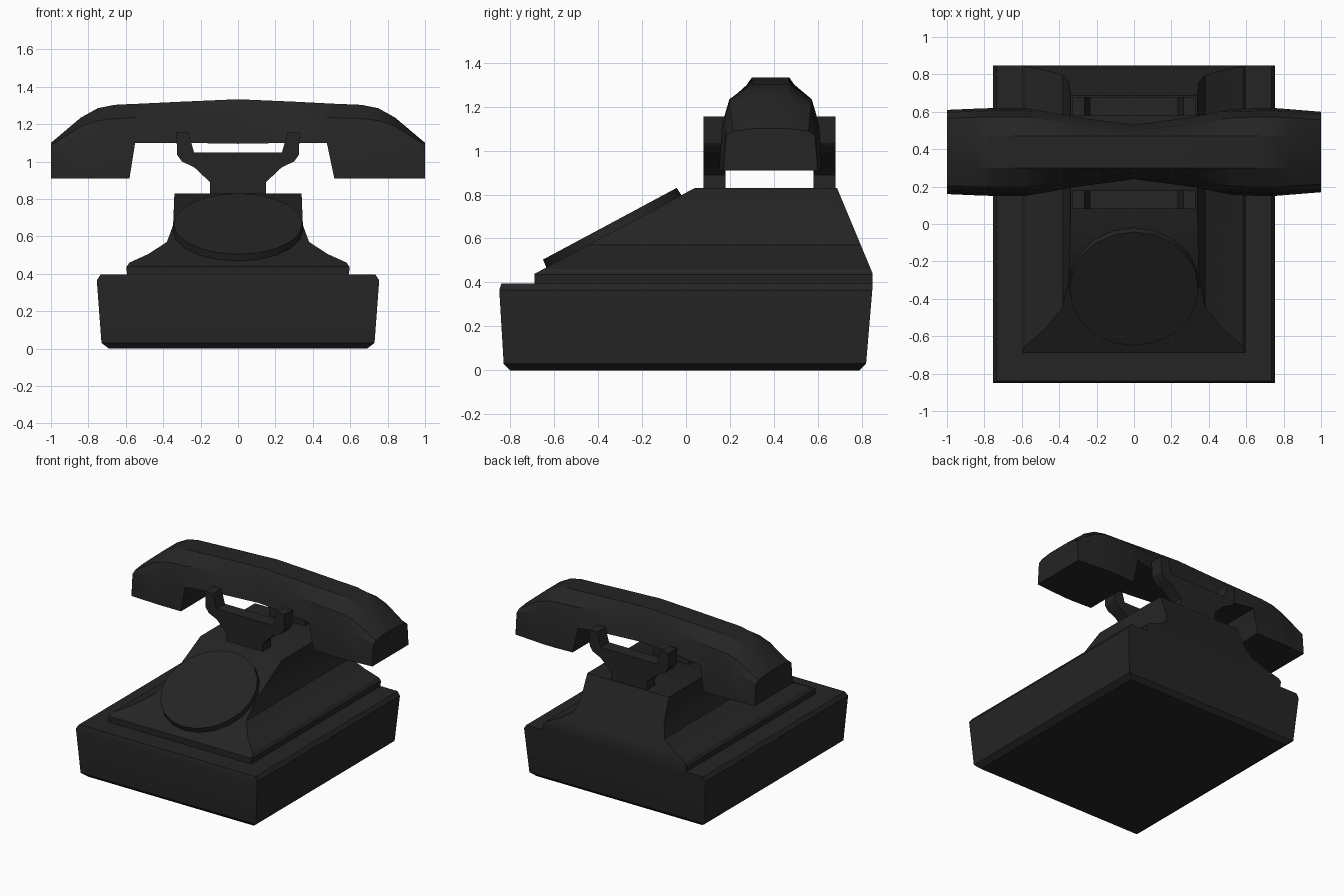
import bpy, bmesh, math
from mathutils import Vector

if "Cube" in bpy.data.objects:
    bpy.data.objects.remove(bpy.data.objects["Cube"])

mat = bpy.data.materials.new("black_plastic")
mat.diffuse_color = (0.018, 0.018, 0.018, 1)
mat.use_nodes = True
mat.node_tree.nodes["Principled BSDF"].inputs["Base Color"].default_value = mat.diffuse_color


def finish(name, bm, angle=30):
    bmesh.ops.recalc_face_normals(bm, faces=bm.faces[:])
    mesh = bpy.data.meshes.new(name)
    bm.to_mesh(mesh)
    bm.free()
    mesh.materials.append(mat)
    ob = bpy.data.objects.new(name, mesh)
    bpy.context.collection.objects.link(ob)
    bpy.ops.object.select_all(action='DESELECT')
    ob.select_set(True)
    bpy.context.view_layer.objects.active = ob
    bpy.ops.object.shade_smooth_by_angle(angle=math.radians(angle))
    return ob


def loft(rings):
    """Skin equal-length closed rings and cap both ends."""
    bm = bmesh.new()
    rows = [[bm.verts.new(p) for p in ring] for ring in rings]
    n = len(rows[0])
    for a, b in zip(rows, rows[1:]):
        for i in range(n):
            j = (i + 1) % n
            bm.faces.new((a[i], a[j], b[j], b[i]))
    bm.faces.new(rows[0])
    bm.faces.new(rows[-1])
    return bm


def mirrored(half):
    """Close a right-hand (x, z) outline by mirroring it to -x."""
    return half + [(-x, z) for x, z in reversed(half)]


def extrude_y(outline, y0, y1):
    return loft([[(x, y, z) for x, z in outline] for y in (y0, y1)])


# Base: tapered box with chamfered lower and upper rims
levels = [(0.0, 0.69, -0.80, 0.79), (0.03, 0.73, -0.83, 0.82),
          (0.365, 0.755, -0.85, 0.848), (0.395, 0.735, -0.84, 0.848)]
finish("base", loft([[(-w, f, z), (w, f, z), (w, b, z), (-w, b, z)]
                     for z, w, f, b in levels]))

# Body: flared outline run front to back, cut by the dial slope and back slope
flare = [(0.59, 0.37), (0.597, 0.435), (0.58, 0.46), (0.48, 0.505),
         (0.38, 0.57), (0.347, 0.66), (0.34, 0.83)]
bm = extrude_y(mirrored(flare), -0.69, 0.848)
for point, normal in (((0, -0.66, 0.455), (0, -0.375, 0.70)),
                      ((0, 0.70, 0.80), (0, 0.36, 0.15))):
    bmesh.ops.bisect_plane(bm, geom=bm.verts[:] + bm.edges[:] + bm.faces[:],
                           plane_co=point, plane_no=normal, clear_outer=True)
    bmesh.ops.holes_fill(bm, edges=[e for e in bm.edges if e.is_boundary], sides=0)
finish("body", bm)

# Dial: disc lying on the front slope
bm = bmesh.new()
bmesh.ops.create_cone(bm, cap_ends=True, segments=20, radius1=0.35,
                      radius2=0.345, depth=0.05)
dial = finish("dial", bm)
dial.rotation_euler.x = math.atan(0.536)
dial.location = (0, -0.335, 0.645)

# Cradle: one forked bracket in front of the handset, one behind
fork = [(0.15, 0.82), (0.15, 0.89), (0.235, 0.97), (0.30, 1.0), (0.325, 1.035),
        (0.33, 1.155), (0.265, 1.155), (0.235, 1.048)]
for side, y in (("front", 0.08), ("back", 0.58)):
    finish(side + "_cradle", extrude_y(mirrored(fork), y, y + 0.1))

# Handset: (x, half width, underside z, top z) along its length
stations = [(-1.0, 0.225, 0.91, 1.10), (-0.84, 0.232, 0.91, 1.235),
            (-0.75, 0.235, 0.91, 1.285), (-0.66, 0.235, 0.91, 1.303),
            (-0.58, 0.235, 0.91, 1.307), (-0.55, 0.23, 1.10, 1.308),
            (-0.30, 0.185, 1.10, 1.32), (0, 0.145, 1.095, 1.333),
            (0.30, 0.185, 1.10, 1.32), (0.475, 0.22, 1.10, 1.311),
            (0.515, 0.228, 0.91, 1.309), (0.66, 0.235, 0.91, 1.303),
            (0.75, 0.235, 0.91, 1.285), (0.84, 0.228, 0.91, 1.235),
            (1.0, 0.215, 0.91, 1.10)]


def section(x, w, zb, zt):
    zs = max(zb + 0.03, min(1.12, zt - 0.03))
    half = [(w, zb), (0.94 * w, zs), (0.8 * w, zs + 0.6 * (zt - zs)), (0.085, zt)]
    return [(x, 0.385 + y, z) for y, z in mirrored(half)]


finish("handset", loft([section(*s) for s in stations]), 25)
